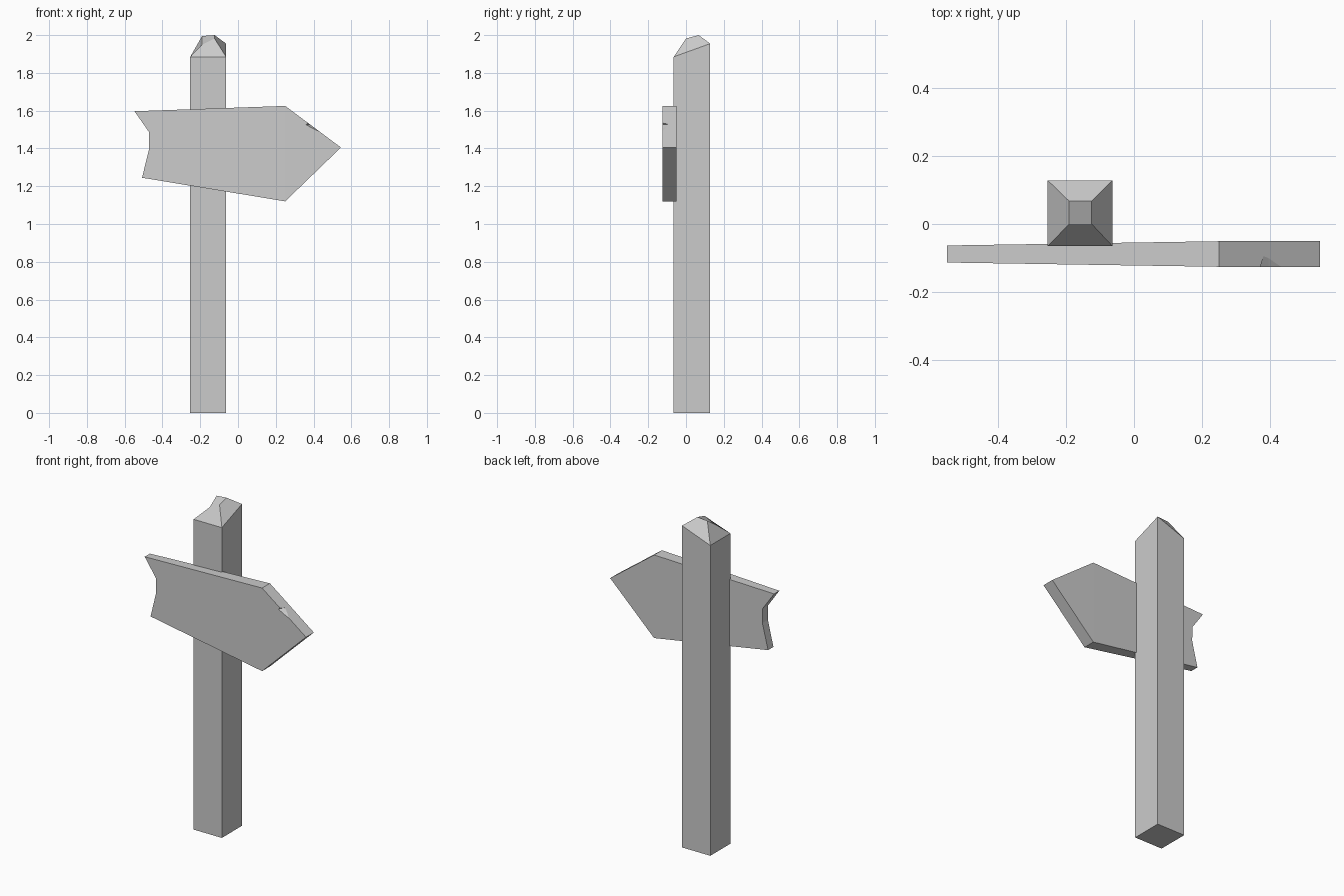
import bpy, bmesh

if "Cube" in bpy.data.objects:
    bpy.data.objects.remove(bpy.data.objects["Cube"])


def make_object(name, verts, faces):
    mesh = bpy.data.meshes.new(name)
    mesh.from_pydata(verts, [], faces)
    bm = bmesh.new()
    bm.from_mesh(mesh)
    bmesh.ops.recalc_face_normals(bm, faces=bm.faces)
    bm.to_mesh(mesh)
    bm.free()
    obj = bpy.data.objects.new(name, mesh)
    bpy.context.collection.objects.link(obj)
    return obj


def ring(x0, x1, y0, y1, heights):
    corners = [(x0, y0), (x1, y0), (x1, y1), (x0, y1)]
    return [(x, y, z) for (x, y), z in zip(corners, heights)]


# Post: square shaft with a roughly hewn, uneven tapered top
verts = (ring(-0.253, -0.063, -0.065, 0.128, [0] * 4)
         + ring(-0.253, -0.063, -0.065, 0.128, [1.885, 1.885, 1.955, 1.885])
         + ring(-0.19, -0.124, 0.0, 0.067, [1.95, 1.982, 2.0, 1.995]))
faces = [(0, 1, 2, 3), (8, 9, 10, 11)]
for level in (0, 4):
    for i in range(4):
        j = (i + 1) % 4
        faces.append((level + i, level + j, level + 4 + j, level + 4 + i))
make_object("post", verts, faces)

# Arrow board: outline extruded in y, thinner towards the tail
outline = [(-0.548, 1.597), (-0.472, 1.488), (-0.47, 1.40), (-0.508, 1.245),
           (0.25, 1.12), (0.545, 1.405), (0.25, 1.625)]
n = len(outline)


def half_thickness(x):
    return 0.025 + 0.0125 * min(1, (x + 0.548) / 0.798)


verts = [(x, -0.088 + side * half_thickness(x), z)
         for side in (-1, 1) for x, z in outline]
faces = []
for base in (0, n):
    faces.append([base + i for i in (0, 1, 2, 3, 4, 6)])
    faces.append([base + i for i in (4, 5, 6)])
faces += [(i, (i + 1) % n, n + (i + 1) % n, n + i) for i in range(n)]
board = make_object("arrow_board", verts, faces)

# Splintered chip on the upper edge of the arrow head
chip = make_object(
    "chip_cutter",
    [(0.35, -0.14, 1.525), (0.42, -0.14, 1.58), (0.45, -0.14, 1.475),
     (0.395, -0.07, 1.53), (0.395, -0.14, 1.50)],
    [(0, 1, 3), (1, 2, 3), (2, 4, 3), (4, 0, 3), (0, 4, 1), (4, 2, 1)])
chip.hide_render = True
chip.hide_viewport = True
cut = board.modifiers.new("chip", 'BOOLEAN')
cut.operation = 'DIFFERENCE'
cut.solver = 'EXACT'
cut.object = chip
